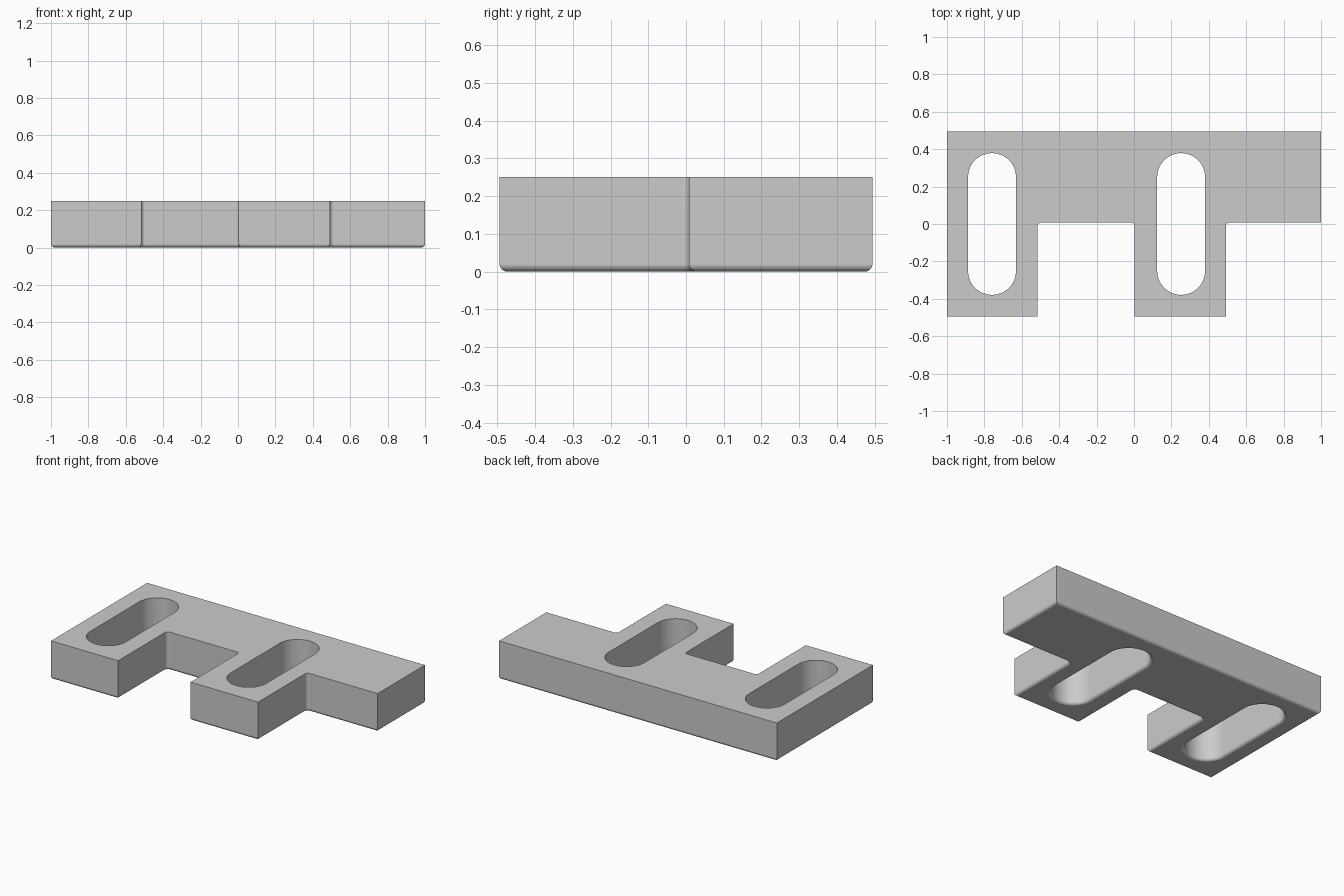
import bpy
import bmesh
from math import sin, cos, pi, radians

cube = bpy.data.objects.get("Cube")
if cube:
    bpy.data.objects.remove(cube, do_unlink=True)

HEIGHT = 0.25
DEPTH = 0.494        # half depth of the plate
NOTCH_Y = 0.008      # front face of the plate between the legs
FILLET = 0.02        # inner corners of the notches
ROUND = 0.02         # rounding of the bottom edges
LEGS = [(-1.0, -0.517), (0.004, 0.491)]
SLOTS = [-0.759, 0.252]


def arc(cx, cy, r, start, end, steps):
    angles = [radians(start + (end - start) * i / steps) for i in range(steps + 1)]
    return [(cx + r * cos(a), cy + r * sin(a)) for a in angles]


def outline(d):
    """Plate outline moved inward by d."""
    front, cy, r = -DEPTH + d, NOTCH_Y - FILLET, FILLET + d
    (a0, a1), (b0, b1) = LEGS
    points = [(a0 + d, front), (a1 - d, front)]
    points += arc(a1 + FILLET, cy, r, 180, 90, 6)
    points += arc(b0 - FILLET, cy, r, 90, 0, 6)
    points += [(b0 + d, front), (b1 - d, front)]
    points += arc(b1 + FILLET, cy, r, 180, 90, 6)
    points += [(1 - d, NOTCH_Y + d), (1 - d, DEPTH - d), (a0 + d, DEPTH - d)]
    return points


def slot(cx, d):
    """Slot outline widened by d."""
    r, half = 0.128, 0.251
    return arc(cx, half, r + d, 0, 180, 24) + arc(cx, -half, r + d, 180, 360, 24)


# Wall profile: (height, inset), straight wall above a rounded bottom edge
profile = [(HEIGHT, 0)]
profile += [(ROUND * (1 - sin(t)), ROUND * (1 - cos(t)))
            for t in [pi / 2 * i / 6 for i in range(7)]]

bm = bmesh.new()
top_edges, bottom_edges = [], []
shapes = [outline] + [lambda d, x=x: slot(x, d) for x in SLOTS]
for shape in shapes:
    rings = [[bm.verts.new((x, y, z)) for x, y in shape(d)] for z, d in profile]
    count = len(rings[0])
    for upper, lower in zip(rings, rings[1:]):
        for i in range(count):
            j = (i + 1) % count
            bm.faces.new((upper[i], upper[j], lower[j], lower[i]))
    for ring, store in ((rings[0], top_edges), (rings[-1], bottom_edges)):
        store += [bm.edges.get((ring[i], ring[(i + 1) % count])) for i in range(count)]

# Top and bottom faces with the slots left open
for edges in (top_edges, bottom_edges):
    bmesh.ops.triangle_fill(bm, use_beauty=True, edges=edges)
bmesh.ops.recalc_face_normals(bm, faces=bm.faces)

mesh = bpy.data.meshes.new("slotted_plate")
bm.to_mesh(mesh)
bm.free()
plate = bpy.data.objects.new("slotted_plate", mesh)
bpy.context.collection.objects.link(plate)

# Plain grey metal
grey = bpy.data.materials.new("grey_metal")
grey.use_nodes = True
colour = (0.6, 0.6, 0.6, 1)
grey.diffuse_color = colour
for node in grey.node_tree.nodes:
    if node.type == 'BSDF_PRINCIPLED':
        node.inputs["Base Color"].default_value = colour
mesh.materials.append(grey)

# Smooth rounded edges, flat large faces
bpy.ops.object.select_all(action='DESELECT')
plate.select_set(True)
bpy.context.view_layer.objects.active = plate
bpy.ops.object.shade_smooth_by_angle(angle=radians(30))
weighted = plate.modifiers.new("flat_faces", 'WEIGHTED_NORMAL')
weighted.keep_sharp = True
